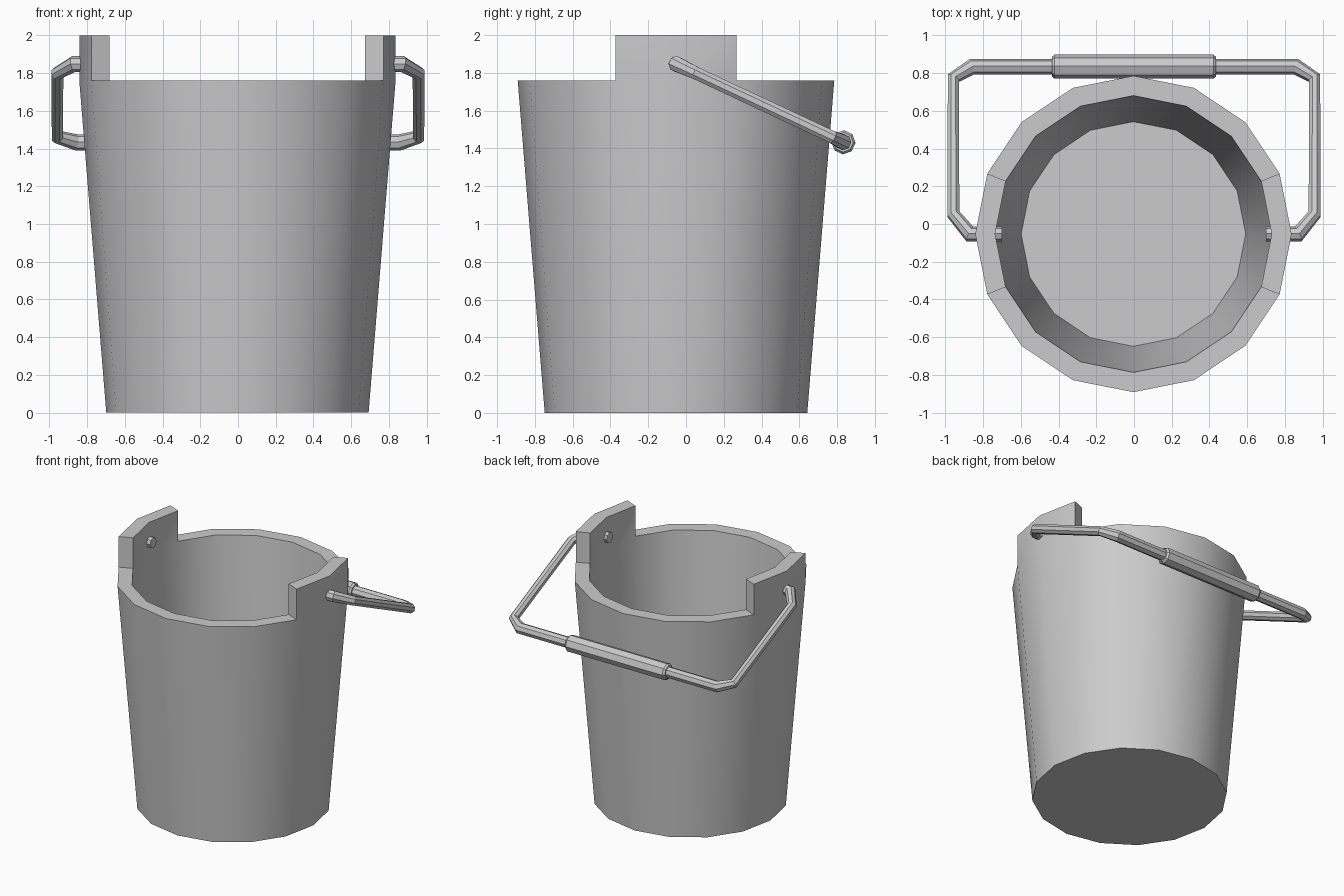
import bpy, bmesh, math
from mathutils import Vector

if "Cube" in bpy.data.objects:
    bpy.data.objects.remove(bpy.data.objects["Cube"])

CX, CY, SIDES = -0.003, -0.053, 16


def finish(bm, name, smooth=False):
    bmesh.ops.recalc_face_normals(bm, faces=bm.faces[:])
    me = bpy.data.meshes.new(name)
    bm.to_mesh(me)
    bm.free()
    ob = bpy.data.objects.new(name, me)
    bpy.context.collection.objects.link(ob)
    if smooth:
        bpy.ops.object.select_all(action='DESELECT')
        ob.select_set(True)
        bpy.context.view_layer.objects.active = ob
        bpy.ops.object.shade_smooth_by_angle(angle=math.radians(30))
    return ob


def bridge(bm, a, b):
    n = len(a)
    return [bm.faces.new((a[i], a[(i + 1) % n], b[(i + 1) % n], b[i])) for i in range(n)]


def tube(name, path, radii, sides=8):
    """Sweep a flat-sided section along a planar path, mitred at the bends."""
    bm = bmesh.new()
    normal = Vector((0, -SLOPE.z, SLOPE.y))  # normal of the handle plane
    rings = []
    for i, p in enumerate(path):
        before = (p - path[i - 1]).normalized() if i else Vector()
        after = (path[i + 1] - p).normalized() if i < len(path) - 1 else Vector()
        side = (before + after).normalized().cross(normal)
        ring = []
        for k in range(sides):
            a = math.tau * (k + 0.5) / sides
            ring.append(bm.verts.new(p + radii[i] * (math.cos(a) * side + math.sin(a) * normal)))
        rings.append(ring)
    for a, b in zip(rings, rings[1:]):
        bridge(bm, a, b)
    bm.faces.new(rings[0])
    bm.faces.new(rings[-1])
    return finish(bm, name)


# Bucket body: outer base, outer rim, inner rim, inner floor
bm = bmesh.new()
rings = []
for r, z in ((0.695, 0), (0.838, 1.76), (0.733, 1.76), (0.595, 0.07)):
    rings.append([bm.verts.new((CX + r * math.cos(math.tau * i / SIDES),
                                CY + r * math.sin(math.tau * i / SIDES), z))
                  for i in range(SIDES)])
bridge(bm, rings[0], rings[1])
rim = bridge(bm, rings[1], rings[2])
bridge(bm, rings[2], rings[3])
bm.faces.new(rings[0])
bm.faces.new(rings[3])

# Raised ears: pull up two rim segments on each side
half = SIDES // 2
for pair in ((SIDES - 1, 0), (half - 1, half)):
    faces = [rim[i] for i in pair]
    out = bmesh.ops.extrude_face_region(bm, geom=faces)
    bmesh.ops.translate(bm, vec=(0, 0, 0.24),
                        verts=[g for g in out['geom'] if isinstance(g, bmesh.types.BMVert)])
    bmesh.ops.delete(bm, geom=[f for f in faces if f.is_valid], context='FACES_ONLY')
finish(bm, "bucket_body", smooth=True)

# Wire handle, tilted backwards about its pivot
PIVOT = Vector((0, CY, 1.848))
SLOPE = Vector((0, 0.886, -0.415)).normalized()


def at(x, s):
    return PIVOT + Vector((x, 0, 0)) + SLOPE * s


half_path = [(-0.70, 0, 0.041), (-0.87, 0, 0.043), (-0.957, 0.116, 0.036),
             (-0.957, 0.912, 0.036), (-0.858, 0.979, 0.043)]
full = half_path + [(-x, s, r) for x, s, r in reversed(half_path)]
tube("handle_wire", [at(x, s) for x, s, r in full], [r for x, s, r in full])

# Grip around the middle of the handle
grip = [(-0.435, 0.052), (-0.42, 0.064), (0.42, 0.064), (0.435, 0.052)]
tube("handle_grip", [at(x, 0.979) for x, r in grip], [r for x, r in grip])
